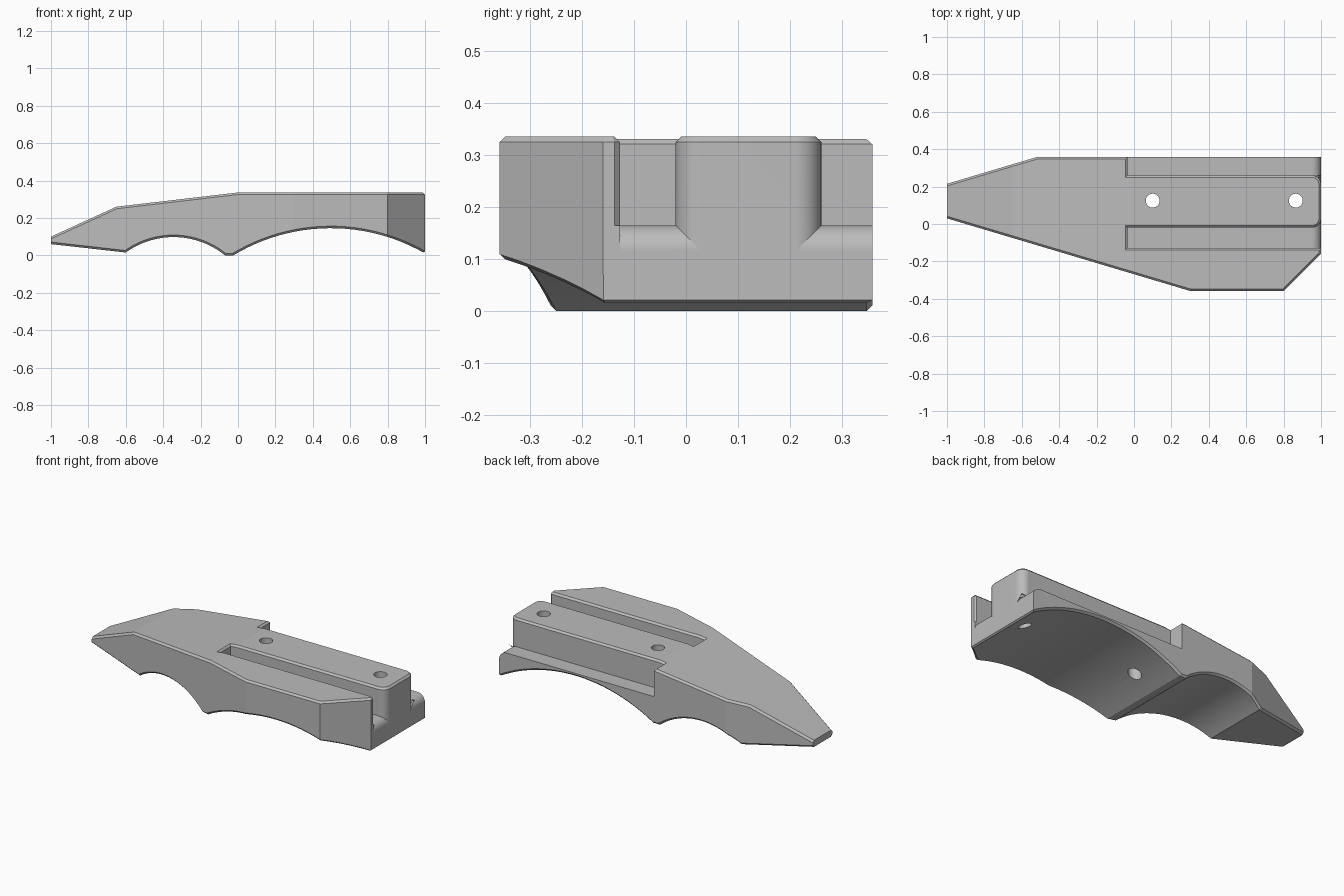
import bpy
import bmesh
from math import sin, cos, pi, asin, atan2, radians, hypot

cube = bpy.data.objects.get("Cube")
if cube:
    bpy.data.objects.remove(cube, do_unlink=True)

FLOOR, ROUND, CHAMFER = 0.165, 0.05, 0.011
RAIL_Y, RAIL_HALF = 0.12, 0.14


def prism(name, points, place, low, high):
    """Extrude a 2D outline; low and high may be functions of the point."""
    bm = bmesh.new()
    rings = []
    for end in (low, high):
        rings.append([bm.verts.new(place(a, b, end(a, b) if callable(end) else end))
                      for a, b in points])
    bm.faces.new(rings[0])
    bm.faces.new(rings[1])
    for i in range(len(points)):
        j = (i + 1) % len(points)
        bm.faces.new((rings[0][i], rings[0][j], rings[1][j], rings[1][i]))
    bmesh.ops.recalc_face_normals(bm, faces=bm.faces)
    mesh = bpy.data.meshes.new(name)
    bm.to_mesh(mesh)
    bm.free()
    obj = bpy.data.objects.new(name, mesh)
    bpy.context.collection.objects.link(obj)
    return obj


def combine(target, other, operation):
    mod = target.modifiers.new("cut", 'BOOLEAN')
    mod.operation, mod.object, mod.solver = operation, other, 'EXACT'
    bpy.context.view_layer.objects.active = target
    bpy.ops.object.modifier_apply(modifier=mod.name)
    bpy.data.objects.remove(other, do_unlink=True)


def bow(p, q, rise, steps=24):
    """Circular arch from p to q with the given rise."""
    dx, dz = q[0] - p[0], q[1] - p[1]
    half = hypot(dx, dz) / 2
    r = (half * half + rise * rise) / (2 * rise)
    span, tilt = asin(half / r), atan2(dz, dx)
    mx, mz = (p[0] + q[0]) / 2, (p[1] + q[1]) / 2
    cx, cz = mx + sin(tilt) * (r - rise), mz - cos(tilt) * (r - rise)
    angles = [tilt + pi / 2 + span * (1 - 2 * i / steps) for i in range(steps + 1)]
    return [(cx + r * cos(a), cz + r * sin(a)) for a in angles]


def quarter(cx, cy, steps=24):
    turns = [pi / 2 * (1 - i / steps) for i in range(steps + 1)]
    return [(cx + ROUND * sin(pi / 2 - t), cy + ROUND * sin(t)) for t in turns]


# Body: arched side profile trimmed by the plan outline
profile = [(-1, 0.06)]
profile += bow((-0.6, 0.015), (-0.07, 0), 0.09)
profile += bow((-0.025, 0), (1, 0.01), 0.14)
profile += [(1, 0.336), (0, 0.336), (-0.65, 0.26), (-1, 0.1)]
body = prism("grip_body", profile, lambda x, z, y: (x, y, z), -0.6, 0.6)
outline = [(-1.1, 0.06), (0.3, -0.358), (0.8, -0.358), (1.1, -0.06),
           (1.1, 0.358), (-0.52, 0.358), (-1.1, 0.185)]
combine(body, prism("outline", outline, lambda x, y, z: (x, y, z), -0.2, 0.6), 'INTERSECT')

# Slots on both sides of the rail, with rounded rail corners and floor lips
for side, outer in ((-1, 0.247), (1, 0.4)):
    def plan(x, v, z, side=side):
        return (x, RAIL_Y + side * v, z)

    def elevation(x, z, v, side=side):
        return (x, RAIL_Y + side * v, z)

    slot = [(-0.035, RAIL_HALF), (1.2, RAIL_HALF), (1.2, outer + 0.21),
            (0.99, outer), (-0.035, outer)]
    combine(body, prism("slot", slot, plan, FLOOR, 0.6), 'DIFFERENCE')

    base = 1 - ROUND
    inner = RAIL_HALF - ROUND
    corner = quarter(base, inner) + [(1.1, inner), (1.1, RAIL_HALF + ROUND),
                                     (base, RAIL_HALF + ROUND)]
    combine(body, prism("corner", corner, plan,
                        lambda x, v: FLOOR + v - RAIL_HALF, 0.6), 'DIFFERENCE')
    under = FLOOR - ROUND
    lip = quarter(base, under) + [(1.1, under), (1.1, FLOOR + ROUND), (base, FLOOR + ROUND)]
    combine(body, prism("lip", lip, elevation,
                        lambda x, z: RAIL_HALF + z - FLOOR, outer), 'DIFFERENCE')

# Chamfer the top and bottom rims
bm = bmesh.new()
bm.from_mesh(body.data)
bmesh.ops.remove_doubles(bm, verts=bm.verts, dist=0.0002)
bmesh.ops.dissolve_limit(bm, angle_limit=radians(0.5), verts=bm.verts, edges=bm.edges)
bm.normal_update()


def is_skin(face):
    center = face.calc_center_median()
    top = face.normal.z > 0.3 and (center.z > 0.3 or center.x < -0.1)
    return top or face.normal.z < -0.3


def is_wall(face):
    return abs(face.normal.z) < 0.1 and face.normal.x > -0.99 or \
        (face.normal.x < -0.99 and face.calc_center_median().x > -0.9)


rim = [e for e in bm.edges if len(e.link_faces) == 2 and e.is_convex
       and any(is_skin(f) for f in e.link_faces)
       and any(is_wall(f) for f in e.link_faces)]
bmesh.ops.bevel(bm, geom=rim, offset=CHAMFER, offset_type='OFFSET', segments=1,
                profile=0.5, affect='EDGES', clamp_overlap=False)
bm.to_mesh(body.data)
bm.free()

# Two screw holes through the rail
for hole_x in (0.1, 0.865):
    ring = [(hole_x + 0.037 * cos(2 * pi * i / 96), 0.125 + 0.037 * sin(2 * pi * i / 96))
            for i in range(96)]
    combine(body, prism("hole", ring, lambda x, y, z: (x, y, z), -0.2, 0.6), 'DIFFERENCE')

# Single grey material
grey = bpy.data.materials.new("plain grey")
grey.use_nodes = True
colour = (0.5, 0.5, 0.5, 1)
grey.diffuse_color = colour
grey.node_tree.nodes["Principled BSDF"].inputs["Base Color"].default_value = colour
body.data.materials.clear()
body.data.materials.append(grey)
for poly in body.data.polygons:
    poly.material_index = 0

bpy.ops.object.select_all(action='DESELECT')
body.select_set(True)
bpy.context.view_layer.objects.active = body
bpy.ops.object.shade_smooth_by_angle(angle=radians(5))
